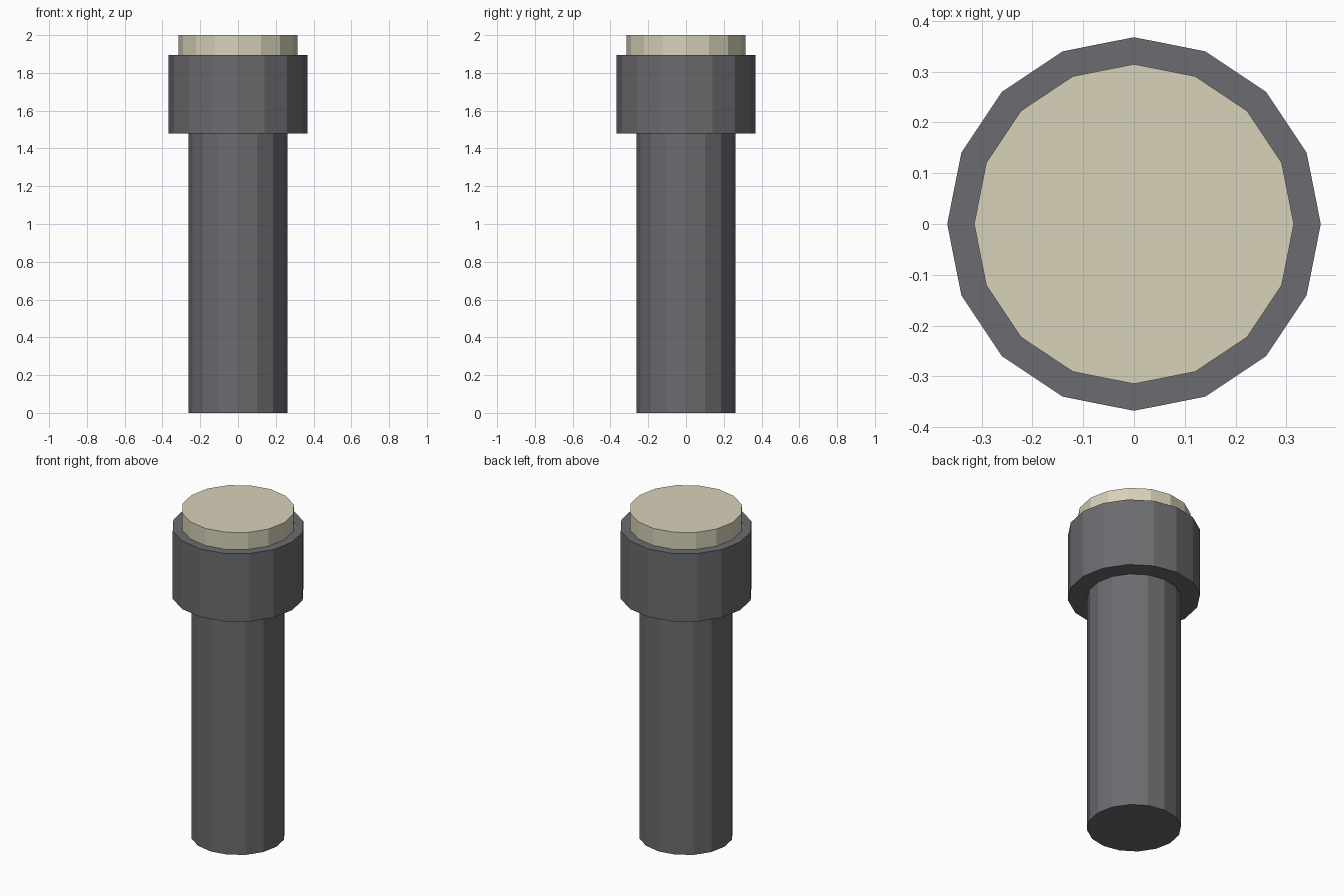
import bpy

SIDES = 16

cube = bpy.data.objects.get("Cube")
if cube:
    bpy.data.objects.remove(cube, do_unlink=True)


def make_material(name, rgb):
    mat = bpy.data.materials.new(name)
    mat.use_nodes = True
    colour = (*rgb, 1.0)
    mat.diffuse_color = colour
    bsdf = next(n for n in mat.node_tree.nodes if n.type == "BSDF_PRINCIPLED")
    bsdf.inputs["Base Color"].default_value = colour
    return mat


def add_cylinder(name, radius, bottom, top, mat):
    bpy.ops.mesh.primitive_cylinder_add(
        vertices=SIDES, radius=radius, depth=top - bottom,
        location=(0, 0, (bottom + top) / 2))
    obj = bpy.context.object
    obj.name = name
    obj.data.materials.append(mat)
    return obj


dark_grey = make_material("dark grey", (0.15, 0.148, 0.16))
cream = make_material("cream", (0.69, 0.645, 0.485))

# Handle, wider head and raised lens, all flat-sided
add_cylinder("handle", 0.262, 0.0, 1.478, dark_grey)
add_cylinder("head", 0.368, 1.478, 1.895, dark_grey)
add_cylinder("lens", 0.315, 1.895, 2.0, cream)
